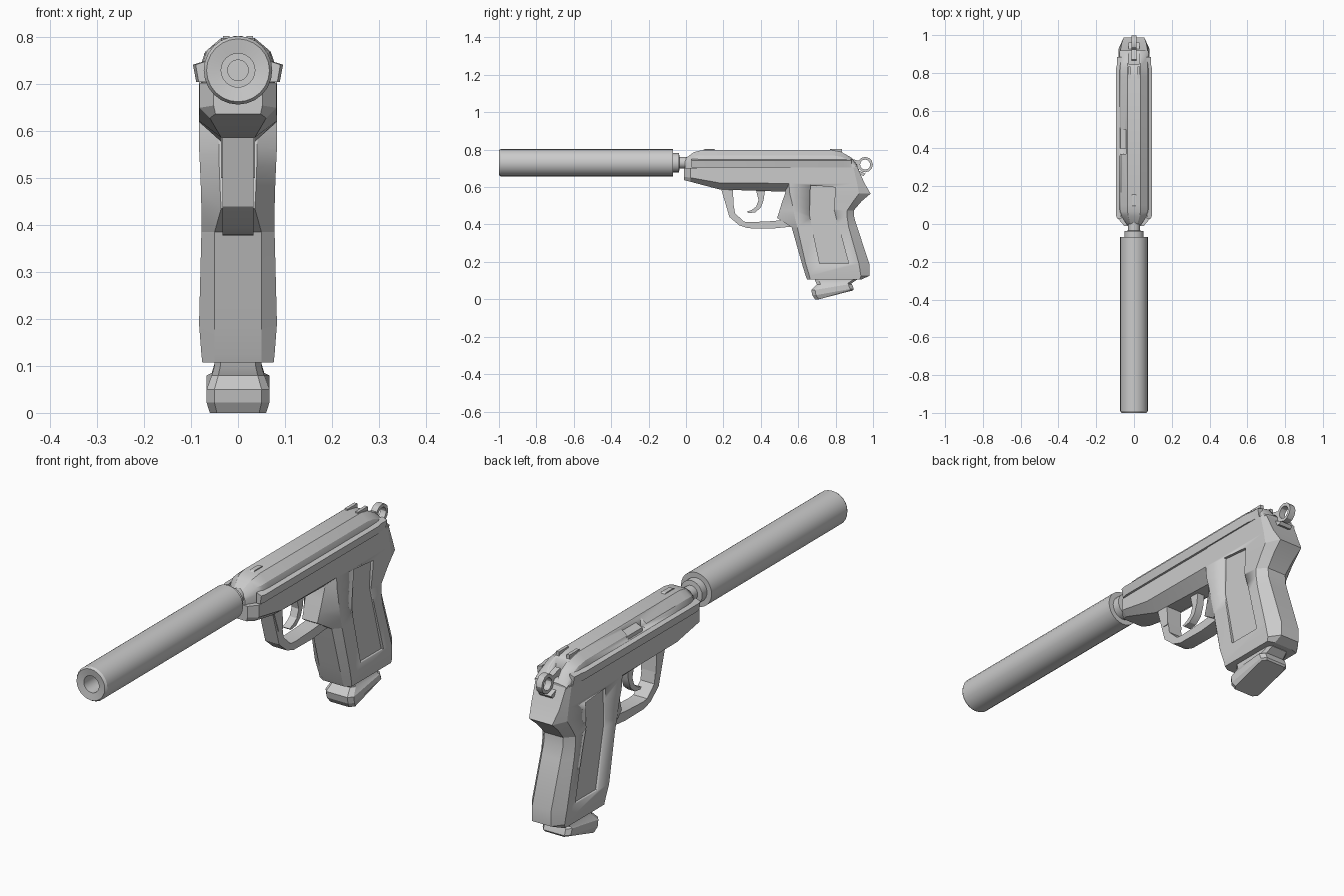
import bpy, bmesh, math


def loft(name, rings, closed=False, smooth=30):
    """Skin a list of equal-length rings; cap the ends unless the skin loops back."""
    bm = bmesh.new()
    vs = [[bm.verts.new(p) for p in r] for r in rings]
    n = len(vs[0])
    for k in range(len(vs) - (0 if closed else 1)):
        a, b = vs[k], vs[(k + 1) % len(vs)]
        for i in range(n):
            j = (i + 1) % n
            bm.faces.new((a[i], a[j], b[j], b[i]))
    if not closed:
        bm.faces.new(vs[0])
        bm.faces.new(vs[-1])
    bmesh.ops.recalc_face_normals(bm, faces=bm.faces)
    me = bpy.data.meshes.new(name)
    bm.to_mesh(me)
    bm.free()
    me.shade_smooth()
    me.set_sharp_from_angle(angle=math.radians(smooth))
    ob = bpy.data.objects.new(name, me)
    bpy.context.collection.objects.link(ob)
    return ob


def prism(name, yz, x0, x1):
    return loft(name, [[(x, y, z) for y, z in yz] for x in (x0, x1)])


def box(name, x0, x1, y0, y1, z0, z1):
    return prism(name, [(y0, z0), (y1, z0), (y1, z1), (y0, z1)], x0, x1)


def strip(name, outer, inner, w):
    """Band between two matching polylines in the side plane."""
    return loft(name, [[(-w, *o), (w, *o), (w, *i), (-w, *i)] for o, i in zip(outer, inner)])


def lathe_y(name, prof, zc, segs=24):
    """Closed (radius, y) profile turned around the barrel axis."""
    ang = [2 * math.pi * i / segs for i in range(segs)]
    return loft(name, [[(r * math.cos(a), y, zc + r * math.sin(a)) for a in ang]
                       for r, y in prof], closed=True)


def sym(half):
    """Complete a half cross-section by mirroring it in x."""
    return half + [(-x, y, z) for x, y, z in reversed(half)]


def cut(target, cutter):
    m = target.modifiers.new("cut", 'BOOLEAN')
    m.operation, m.solver, m.object = 'DIFFERENCE', 'EXACT', cutter
    cutter.hide_render = True
    cutter.hide_set(True)


# Long front tube with its bore, and stepped collar behind it
lathe_y("front_tube", [(.036, -.995), (.067, -1), (.073, -.99), (.073, -.07),
                       (.036, -.07)], .73)
lathe_y("collar", [(.022, -.08), (.051, -.08), (.051, -.037), (.031, -.035),
                   (.031, .02), (.022, .02)], .73)

# Slide: y, half width, shoulder z, top z, bottom z
slide_rows = [(-.005, .036, .735, .752, .703), (.04, .066, .765, .785, .703),
              (.065, .077, .768, .793, .703), (.10, .079, .770, .799, .703),
              (.78, .079, .770, .797, .703), (.83, .079, .762, .788, .703),
              (.885, .078, .738, .757, .703), (.918, .076, .708, .713, .700)]
slide = loft("slide", [sym([(.45 * w, y, zt), (.88 * w, y, zs), (w, y, zs * .6 + zb * .4),
                            (w, y, zb)]) for y, w, zs, zt, zb in slide_rows])
cut(slide, box("port_cutter", -.13, -.042, .37, .50, .752, .85))
cut(slide, box("hammer_slot_cutter", -.026, .026, .845, .95, .725, .85))
loft("port_block", [[(-.076, y, .74), (-.072, y, .766), (-.03, y, .785), (-.03, y, .74)]
                    for y in (.40, .51)])

# Side rails and small top sights
for s in (1, -1):
    side = "right" if s > 0 else "left"
    loft("rail_" + side, [[(s * x * k, y, z) for x, z in
                           ((.07, .705), (.089, .705), (.096, .742), (.07, .75))]
                          for y, k in ((.03, .94), (.05, 1), (.82, 1), (.84, .95), (.885, .93))])
    box("rear_sight_" + side, s * .018, s * .032, .77, .835, .775, .803)
prism("front_sight", [(.08, .79), (.10, .803), (.15, .803), (.17, .79)], -.01, .01)

# Frame under the slide: y, half width, chamfer z, bottom half width, bottom z
frame_rows = [(-.01, .052, .655, .048, .637), (.025, .082, .65, .06, .628),
              (.18, .083, .622, .036, .587), (.50, .083, .62, .034, .576),
              (.60, .083, .62, .034, .576)]
loft("frame", [sym([(w, y, .702), (w, y, zc), (wb, y, zb)])
               for y, w, zc, wb, zb in frame_rows], smooth=15)

# Grip: z, half width, front y, front half width, side start y, side end y, rear y, rear half width
grip_rows = [(.705, .083, .55, .06, .56, .895, .917, .072),
             (.62, .083, .535, .045, .55, .915, .955, .066),
             (.565, .083, .53, .04, .555, .925, .987, .055),
             (.525, .081, .515, .04, .565, .895, .94, .05),
             (.475, .079, .50, .038, .575, .862, .897, .045),
             (.435, .078, .487, .036, .583, .862, .90, .045),
             (.385, .078, .565, .05, .595, .87, .916, .045),
             (.19, .083, .62, .05, .64, .925, .98, .045),
             (.125, .078, .64, .05, .66, .935, .98, .045),
             (.107, .076, .647, .05, .663, .93, .94, .045)]
grip = loft("grip", [sym([(fw, f, z), (w, fs, z), (w, rs, z), (rw, r, z)])
                     for z, w, f, fw, fs, rs, r, rw in grip_rows], smooth=20)
panel = [(.665, .61), (.80, .598), (.79, .485), (.87, .19), (.715, .19), (.66, .45)]
for s in (1, -1):
    cut(grip, prism("panel_cutter", panel, s * .071, s * .12))

# Trigger guard and trigger
strip("trigger_guard",
      [(.185, .60), (.232, .44), (.285, .395), (.33, .38), (.46, .378), (.60, .392)],
      [(.24, .60), (.262, .46), (.31, .415), (.34, .412), (.447, .417), (.60, .43)], .033)
strip("guard_root", [(.19, .60), (.225, .50)], [(.25, .60), (.255, .50)], .036)
strip("trigger",
      [(.37, .60), (.388, .53), (.375, .495), (.352, .478), (.325, .468)],
      [(.425, .60), (.415, .53), (.40, .49), (.37, .465), (.335, .46)], .017)

# Magazine foot: z-following profile, flared towards the bottom
loft("magazine_foot", [sym([(.75 * w, f, zf), (w, f + .02, zf), (w, r - .02, zr), (.75 * w, r, zr)])
                       for w, f, zf, r, zr in ((.050, .685, .13, .915, .13),
                                               (.050, .69, .10, .915, .105),
                                               (.056, .70, .08, .885, .085),
                                               (.067, .67, .05, .888, .08),
                                               (.067, .675, .022, .897, .055),
                                               (.060, .69, 0, .892, .047))], smooth=20)

# Ring hammer and its stem
ring = []
for i in range(12):
    a = 2 * math.pi * i / 12
    ring.append([(x, .958 + r * math.cos(a), .72 + r * math.sin(a))
                 for x, r in ((-.014, .041), (.014, .041), (.014, .027), (-.014, .027))])
loft("hammer_ring", ring, closed=True)
prism("hammer_stem", [(.86, .70), (.925, .69), (.93, .72), (.925, .74), (.87, .755)], -.012, .012)
prism("hammer_rest", [(.88, .705), (.96, .672), (.95, .66), (.88, .68)], -.03, .03)
